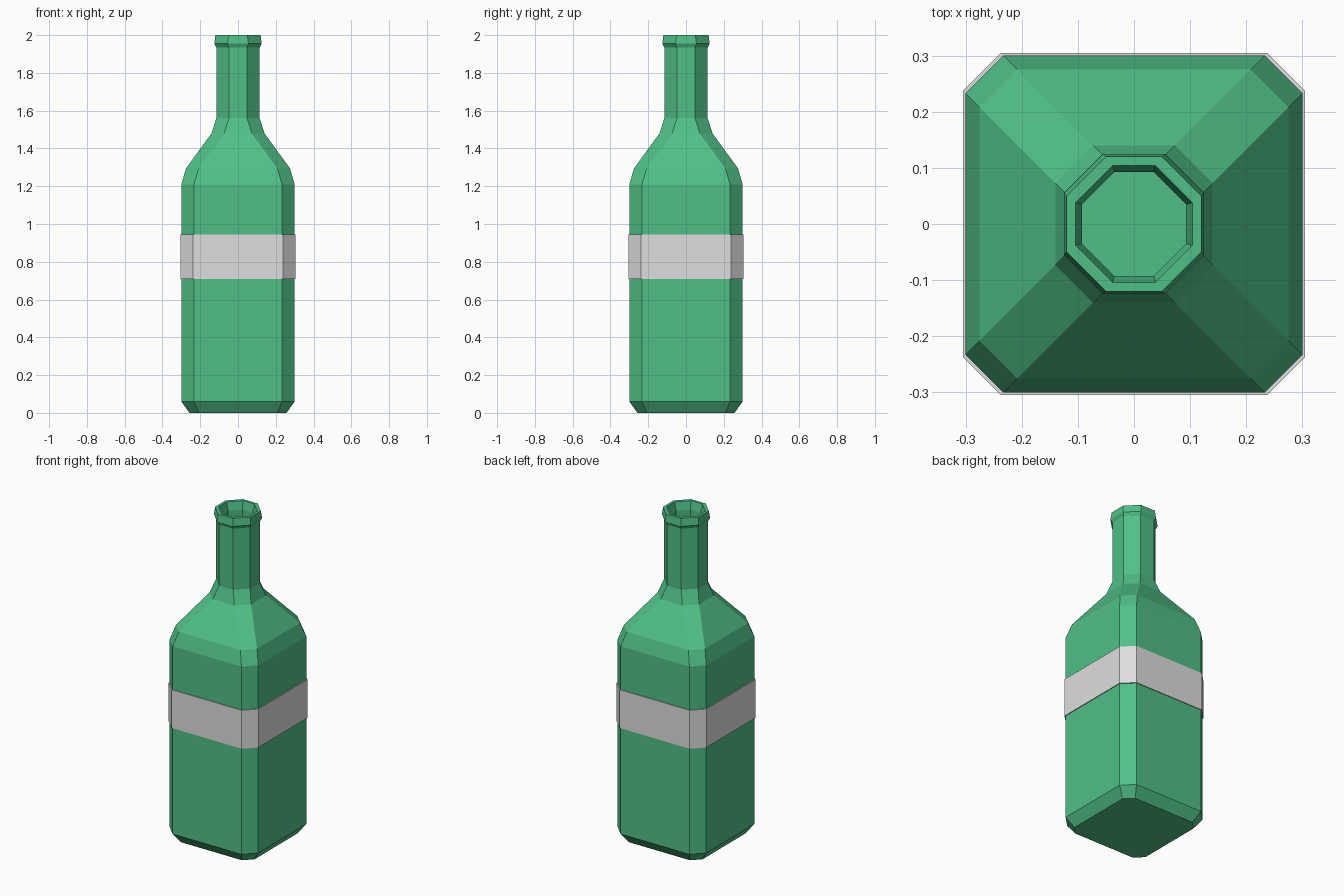
import bpy
import bmesh

cube = bpy.data.objects.get("Cube")
if cube:
    bpy.data.objects.remove(cube, do_unlink=True)


def material(name, colour):
    mat = bpy.data.materials.new(name)
    mat.use_nodes = True
    mat.diffuse_color = colour
    mat.node_tree.nodes["Principled BSDF"].inputs["Base Color"].default_value = colour
    return mat


def loft(name, profile, mat, caps=True):
    """Stack bevelled-square rings of (height, half width, corner cut)."""
    bm = bmesh.new()
    rings = []
    for z, half, cut in profile:
        flat = half - cut
        corners = [(half, -flat), (half, flat), (flat, half), (-flat, half),
                   (-half, flat), (-half, -flat), (-flat, -half), (flat, -half)]
        rings.append([bm.verts.new((x, y, z)) for x, y in corners])
    pairs = list(zip(rings, rings[1:]))
    if not caps:
        pairs.append((rings[-1], rings[0]))
    for low, high in pairs:
        for i in range(8):
            j = (i + 1) % 8
            bm.faces.new((low[i], low[j], high[j], high[i]))
    if caps:
        bm.faces.new(rings[0][::-1])
        bm.faces.new(rings[-1])
    bmesh.ops.recalc_face_normals(bm, faces=bm.faces)
    mesh = bpy.data.meshes.new(name)
    bm.to_mesh(mesh)
    bm.free()
    mesh.materials.append(mat)
    obj = bpy.data.objects.new(name, mesh)
    bpy.context.collection.objects.link(obj)
    return obj


green = material("green glass", (0.08, 0.53, 0.24, 1))
grey = material("pale grey label", (0.73, 0.73, 0.73, 1))

# Bottle: base, body, shoulder, neck, lip, then down inside the mouth
CUT = 0.067
loft("bottle", [
    (0.0, 0.257, 0.05), (0.06, 0.3, CUT), (1.21, 0.3, CUT),
    (1.295, 0.275, CUT), (1.48, 0.14, CUT), (1.56, 0.115, CUT),
    (1.935, 0.115, CUT), (1.955, 0.125, 0.07), (2.0, 0.12, 0.07),
    (2.0, 0.104, 0.066), (1.95, 0.093, 0.058), (1.6, 0.093, 0.058),
], green)

# Label band wrapped round the body
loft("label_band", [
    (0.71, 0.299, CUT), (0.71, 0.305, 0.068),
    (0.945, 0.305, 0.068), (0.945, 0.299, CUT),
], grey, caps=False)
